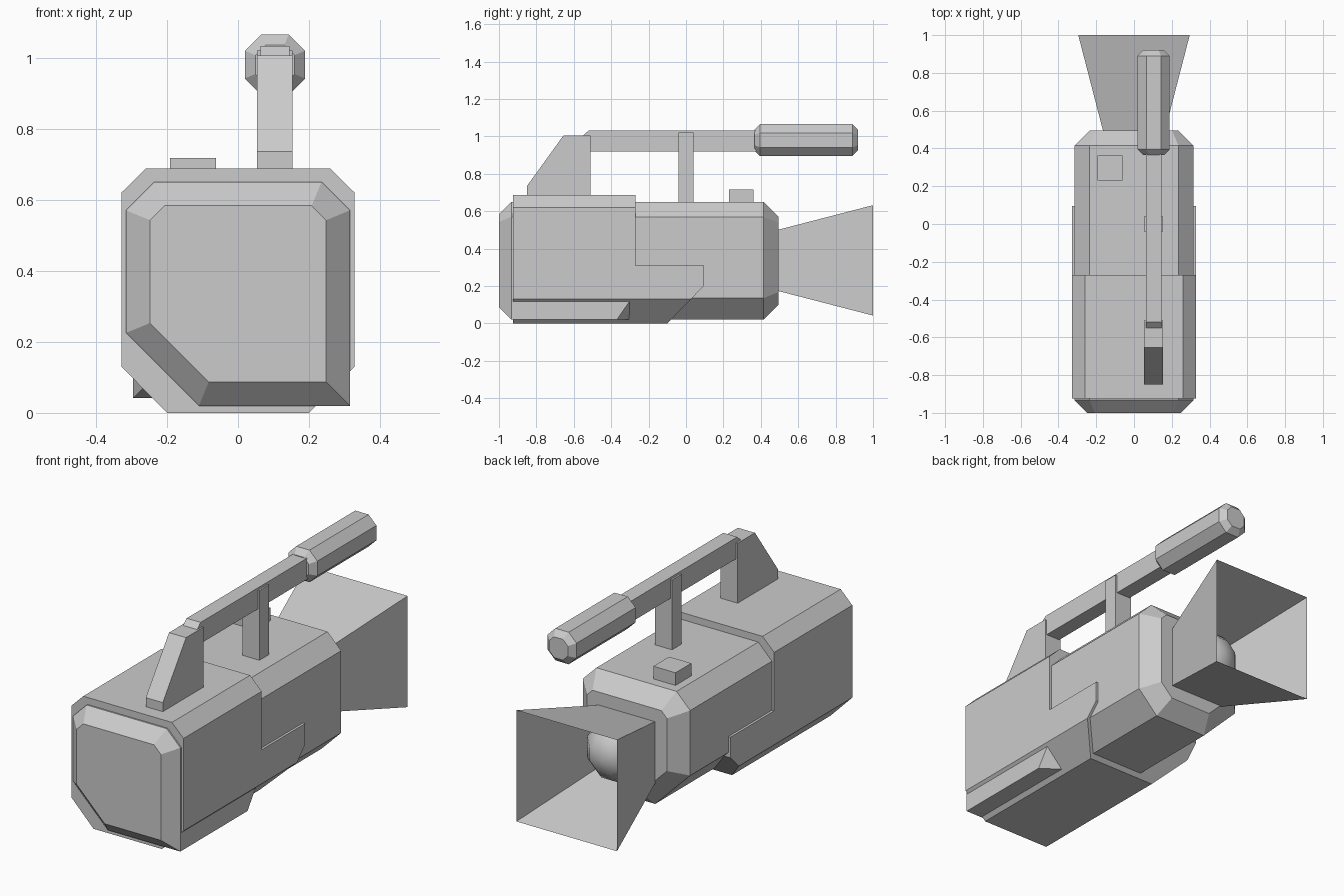
import bpy, bmesh, math
from mathutils import Matrix

if "Cube" in bpy.data.objects:
    bpy.data.objects.remove(bpy.data.objects["Cube"])


def finish(name, bm, fix_normals=True):
    if fix_normals:
        bmesh.ops.recalc_face_normals(bm, faces=bm.faces)
    mesh = bpy.data.meshes.new(name)
    bm.to_mesh(mesh)
    bm.free()
    ob = bpy.data.objects.new(name, mesh)
    bpy.context.collection.objects.link(ob)
    return ob


def prism(name, profile, axis, start, end, bevels=None):
    """Extrude an (x,z) profile along y or a (y,z) profile along x;
    bevels maps an end position to the chamfer size of that end."""
    bm = bmesh.new()

    def place(p, t):
        return (p[0], t, p[1]) if axis == 'y' else (t, p[0], p[1])
    rings = [[bm.verts.new(place(p, t)) for p in profile] for t in (start, end)]
    n = len(profile)
    for ring in rings:
        bm.faces.new(ring)
    for i in range(n):
        j = (i + 1) % n
        bm.faces.new((rings[0][i], rings[0][j], rings[1][j], rings[1][i]))
    bmesh.ops.recalc_face_normals(bm, faces=bm.faces)
    k = 1 if axis == 'y' else 0
    for pos, size in (bevels or {}).items():
        edges = [e for e in bm.edges if all(abs(v.co[k] - pos) < 1e-5 for v in e.verts)]
        bmesh.ops.bevel(bm, geom=edges, offset=size, offset_type='OFFSET',
                        segments=1, profile=0.5, affect='EDGES')
    return finish(name, bm)


def hull(name, points):
    bm = bmesh.new()
    for p in points:
        bm.verts.new(p)
    bmesh.ops.convex_hull(bm, input=bm.verts)
    bmesh.ops.dissolve_limit(bm, angle_limit=0.01, verts=bm.verts, edges=bm.edges)
    return finish(name, bm)


def rect(a0, a1, b0, b1):
    return [(a0, b0), (a1, b0), (a1, b1), (a0, b1)]


# Inner body: square lower right corner at the front, chamfered further back
upper = [(0.315, 0.57), (0.235, 0.65), (-0.235, 0.65),
         (-0.315, 0.57), (-0.315, 0.225), (-0.11, 0.02)]
prism("body_front", [(0.315, 0.02)] + upper, 'y', -1.0, -0.37, {-1.0: 0.067})
prism("body_back", [(0.2, 0.02), (0.315, 0.135)] + upper, 'y', -0.37, 0.495,
      {0.495: 0.08})
hull("body_corner_end", [(0.315, -0.37, 0.02), (0.2, -0.37, 0.02), (0.315, -0.37, 0.135),
                         (0.315, -0.29, 0.135), (0.2, -0.29, 0.02)])

# Outer shell and its lower extension
prism("outer_shell", [(0.2, 0), (0.328, 0.13), (0.328, 0.62), (0.26, 0.687),
                      (-0.26, 0.687), (-0.328, 0.62), (-0.328, 0.13), (-0.2, 0)],
      'y', -0.925, -0.27)
side = [(0.328, -0.27, 0.31), (0.328, 0.095, 0.31), (0.328, 0.095, 0.2),
        (0.328, 0.027, 0.13), (0.328, -0.27, 0.13), (0.2, -0.27, 0), (0.2, -0.1, 0)]
hull("shell_extension", [(s * x, y, z) for s in (1, -1) for x, y, z in side])

# Carrying handle
HX = 0.104
prism("handle_front_mount", [(-0.85, 0.67), (-0.85, 0.735), (-0.655, 1.005),
                             (-0.51, 1.005), (-0.51, 0.67)], 'x', HX - 0.05, HX + 0.05)
prism("handle_bar", [(-0.555, 0.92), (-0.555, 1.0), (-0.52, 1.032),
                     (0.4, 1.032), (0.4, 0.92)], 'x', HX - 0.041, HX + 0.041)
prism("handle_post", rect(-0.04, 0.04, 0.64, 1.02), 'x', HX - 0.05, HX + 0.05)

# Octagonal viewfinder tube
R, H, TZ = 0.085, 0.039, 0.98
octagon = [(R, -H), (R, H), (H, R), (-H, R), (-R, H), (-R, -H), (-H, -R), (H, -R)]
prism("viewfinder", [(HX + a, TZ + b) for a, b in octagon], 'y', 0.365, 0.92,
      {0.365: 0.03, 0.92: 0.03})

# Button on top
prism("top_button", rect(-0.192, -0.062, 0.64, 0.717), 'y', 0.23, 0.362)

# Open flared lens hood
bm = bmesh.new()
rings = []
for y, h in ((0.49, 0.163), (1.0, 0.295)):
    rings.append([bm.verts.new((x, y, 0.337 + z)) for x, z in rect(-h, h, -h, h)])
for i in range(4):
    j = (i + 1) % 4
    bm.faces.new((rings[0][i], rings[0][j], rings[1][j], rings[1][i]))
finish("lens_hood", bm)

# Rounded lens inside the hood
bm = bmesh.new()
bmesh.ops.create_uvsphere(bm, u_segments=8, v_segments=6, radius=0.175,
                          matrix=Matrix.Translation((0, 0.54, 0.337))
                          @ Matrix.Rotation(math.radians(90), 4, 'X')
                          @ Matrix.Rotation(math.radians(22.5), 4, 'Z'))
for f in bm.faces:
    f.smooth = True
finish("lens", bm)
